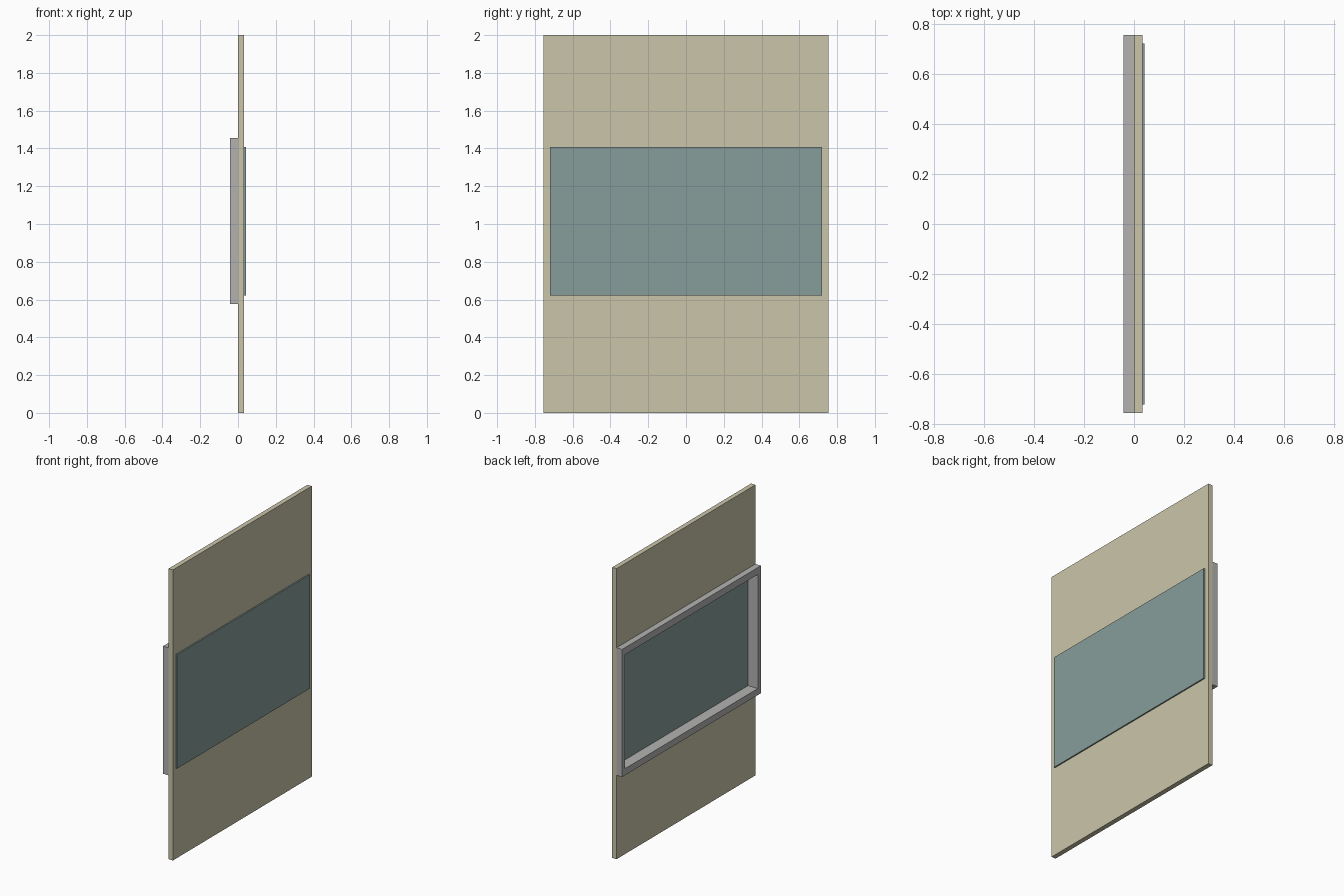
import bpy
import bmesh
from mathutils import Vector

cube = bpy.data.objects.get("Cube")
if cube:
    bpy.data.objects.remove(cube, do_unlink=True)


def material(name, rgb):
    color = [(c / 255) ** 2.2 for c in rgb] + [1]
    mat = bpy.data.materials.new(name)
    mat.use_nodes = True
    mat.diffuse_color = color
    mat.node_tree.nodes["Principled BSDF"].inputs["Base Color"].default_value = color
    return mat


cream = material("cream wall", (201, 196, 168))
grey = material("grey frame", (178, 177, 176))
teal = material("teal glass", (134, 156, 152))

# Shared limits: depth planes, then half width, bottom and top of each outline
FRAME_X, WALL_X, GLASS_X = -0.042, 0.033, 0.042
WALL = (0.755, 0, 2)
FRAME = (0.755, 0.577, 1.455)
OPENING = (0.721, 0.622, 1.407)


def outline(x, rect):
    half, low, high = rect
    return [Vector((x, y, z)) for y, z in
            ((-half, low), (half, low), (half, high), (-half, high))]


def slab(name, x0, x1, outer, mats, hole=None):
    """Upright slab, optionally pierced; the hole lining uses the last material."""
    bm = bmesh.new()

    def ring(x, rect):
        return [bm.verts.new(p) for p in outline(x, rect)]

    def bridge(a, b, index=0):
        for i in range(4):
            j = (i + 1) % 4
            bm.faces.new((a[i], a[j], b[j], b[i])).material_index = index

    back, front = ring(x0, outer), ring(x1, outer)
    bridge(back, front)
    if hole:
        hole_back, hole_front = ring(x0, hole), ring(x1, hole)
        bridge(front, hole_front)
        bridge(hole_front, hole_back, len(mats) - 1)
        bridge(hole_back, back)
    else:
        bm.faces.new(back)
        bm.faces.new(front)
    bmesh.ops.recalc_face_normals(bm, faces=bm.faces)
    mesh = bpy.data.meshes.new(name)
    bm.to_mesh(mesh)
    bm.free()
    for mat in mats:
        mesh.materials.append(mat)
    obj = bpy.data.objects.new(name, mesh)
    bpy.context.collection.objects.link(obj)
    return obj


# Wall panel with a grey-lined window opening
slab("wall_panel", 0, WALL_X, WALL, [cream, grey], OPENING)
# Raised frame on the left-hand face
slab("window_frame", FRAME_X, 0, FRAME, [grey], OPENING)
# Thin glass pane standing proud of the other face
slab("window_glass", WALL_X, GLASS_X, OPENING, [teal])
